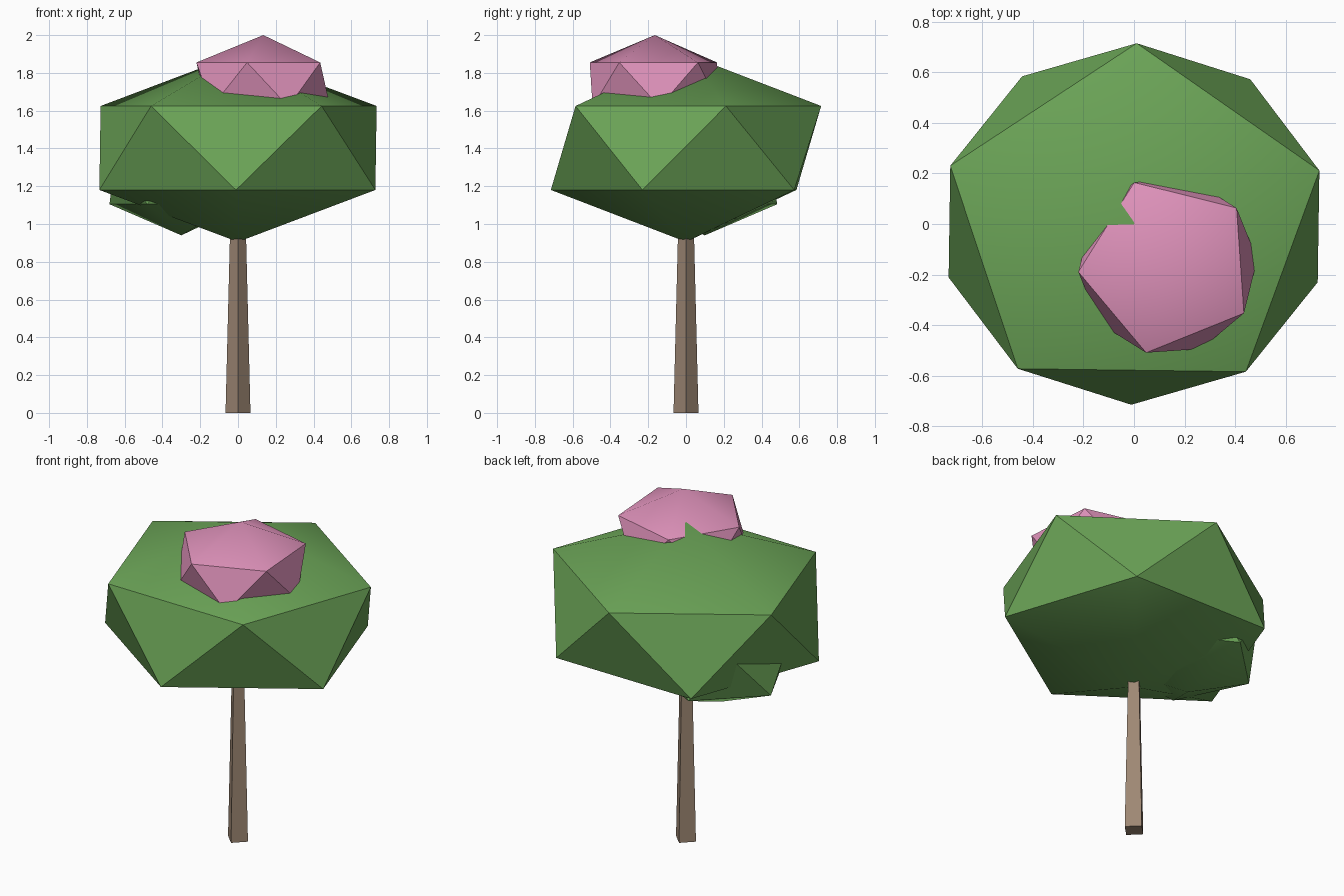
import bpy, math
from mathutils import Matrix, Vector

if "Cube" in bpy.data.objects:
    bpy.data.objects.remove(bpy.data.objects["Cube"])


def material(name, rgb):
    m = bpy.data.materials.new(name)
    m.diffuse_color = (*rgb, 1)
    m.use_nodes = True
    m.node_tree.nodes["Principled BSDF"].inputs["Base Color"].default_value = m.diffuse_color
    return m


GREEN = material("leaf_green", (0.147, 0.371, 0.095))
PINK = material("blossom_pink", (0.73, 0.285, 0.49))
BROWN = material("bark_brown", (0.342, 0.246, 0.175))


def foliage(name, centre, scale, turn, mat):
    """Flattened 20-sided ball, turned about z, then scaled."""
    bpy.ops.mesh.primitive_ico_sphere_add(subdivisions=1, radius=1)
    ob = bpy.context.object
    ob.name = name
    ob.data.transform(Matrix.Translation(Vector(centre))
                      @ Matrix.Diagonal((*scale, 1))
                      @ Matrix.Rotation(math.radians(turn), 4, 'Z'))
    ob.data.materials.append(mat)
    # caps are softly shaded, the rim edges stay sharp
    bpy.ops.object.shade_smooth_by_angle(angle=math.radians(34))


# Foliage: main crown, low bump at the back left, blossom on top
foliage("crown", (0, 0, 1.4025), (0.859, 0.80, 0.497), 89.2, GREEN)
foliage("low_foliage", (-0.30, 0.10, 1.238), (0.432, 0.432, 0.298), -10, GREEN)
foliage("blossom", (0.134, -0.165, 1.738), (0.397, 0.397, 0.262), 40, PINK)

# Trunk: tapered four-sided post with its corners on the axes
bpy.ops.mesh.primitive_cone_add(vertices=4, radius1=0.066, radius2=0.036,
                                depth=1.2, location=(0, 0, 0.6))
trunk = bpy.context.object
trunk.name = "trunk"
trunk.data.materials.append(BROWN)
